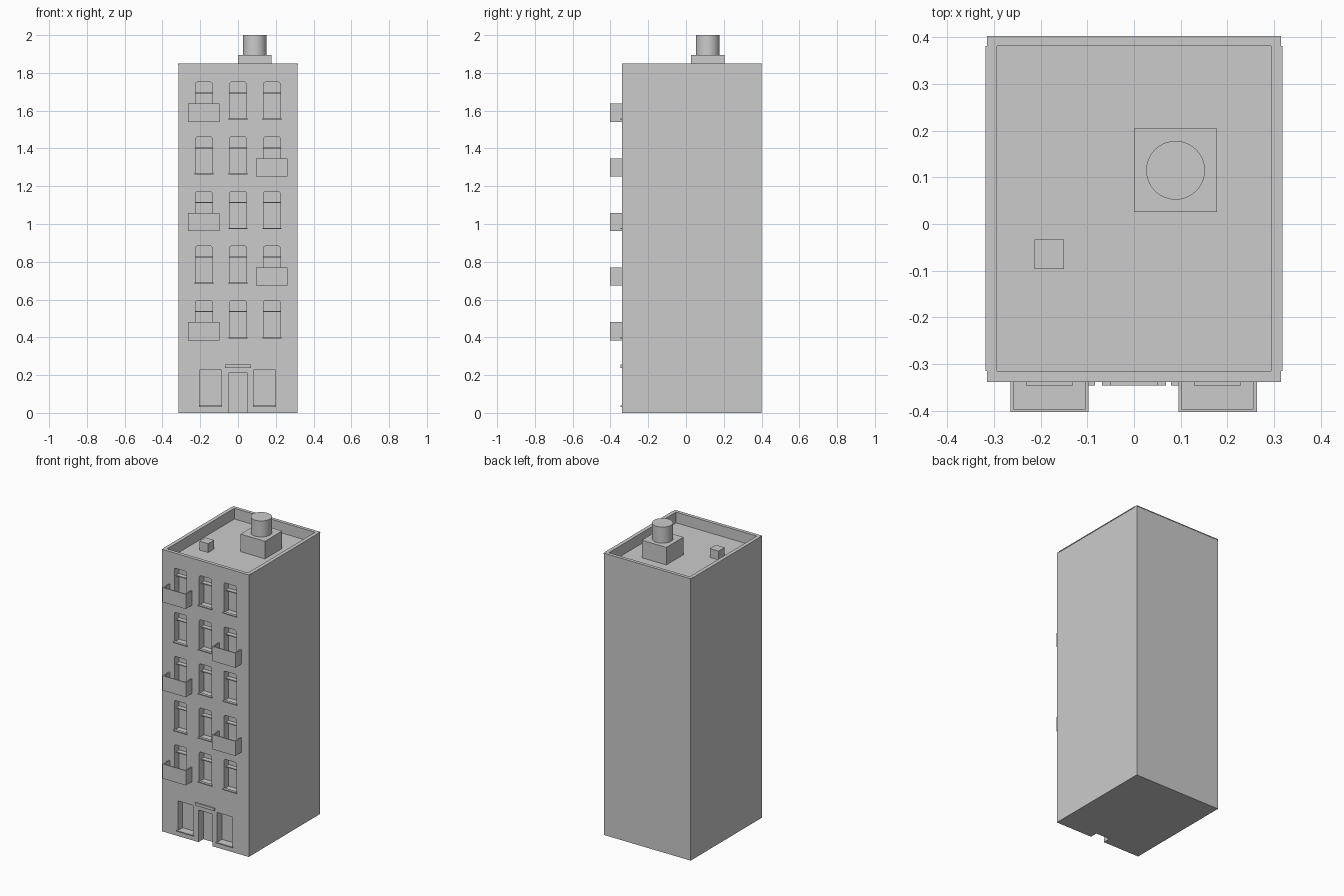
import bpy, bmesh, math
from mathutils import Matrix, Vector

cube = bpy.data.objects.get("Cube")
if cube:
    bpy.data.objects.remove(cube, do_unlink=True)

mat = bpy.data.materials.new("light_grey")
mat.use_nodes = True
GREY = (0.6, 0.6, 0.6, 1)
mat.diffuse_color = GREY
mat.node_tree.nodes["Principled BSDF"].inputs["Base Color"].default_value = GREY

FRONT, BACK, HALF = -0.338, 0.401, 0.315
ROOF, TOP = 1.78, 1.85
DEPTH = 0.05
COLUMNS = (-0.181, 0, 0.179)
FLOORS = [0.397 + 0.2893 * i for i in range(5)]


def add_box(bm, x0, x1, y0, y1, z0, z1):
    size = Vector((x1 - x0, y1 - y0, z1 - z0))
    mid = Vector((x0 + x1, y0 + y1, z0 + z1)) / 2
    bmesh.ops.create_cube(bm, size=1, matrix=Matrix.Translation(mid) @ Matrix.Diagonal(size.to_4d()))


def add_arched(bm, x, z0, z1, half, radius=0.012):
    # window opening with rounded upper corners
    pts = [(x - half, z0), (x + half, z0)]
    for side, start in ((1, 0), (-1, 90)):
        for step in range(4):
            a = math.radians(start + step * 30)
            pts.append((x + side * (half - radius) + radius * math.cos(a),
                        z1 - radius + radius * math.sin(a)))
    y = FRONT - 0.05
    face = bm.faces.new([bm.verts.new((px, y, pz)) for px, pz in pts])
    new = bmesh.ops.extrude_face_region(bm, geom=[face])["geom"]
    verts = [v for v in new if isinstance(v, bmesh.types.BMVert)]
    bmesh.ops.translate(bm, verts=verts, vec=(0, DEPTH + 0.05, 0))


def finish(bm, name):
    bmesh.ops.recalc_face_normals(bm, faces=bm.faces)
    mesh = bpy.data.meshes.new(name)
    bm.to_mesh(mesh)
    bm.free()
    mesh.materials.append(mat)
    obj = bpy.data.objects.new(name, mesh)
    bpy.context.collection.objects.link(obj)
    return obj


def boxes(name, *dims):
    bm = bmesh.new()
    for d in dims:
        add_box(bm, *d)
    return finish(bm, name)


# Main block with openings and a sunken roof
body = boxes("building_body", (-HALF, HALF, FRONT, BACK, 0, TOP - 0.005))
bm = bmesh.new()
for z in FLOORS:
    for x in COLUMNS:
        add_arched(bm, x, z, z + 0.197, 0.045)
for x in (-0.145, 0.14):
    add_box(bm, x - 0.055, x + 0.055, FRONT - 0.05, FRONT + DEPTH, 0.035, 0.23)
add_box(bm, -0.05, 0.05, FRONT - 0.05, FRONT + DEPTH, -0.05, 0.21)
add_box(bm, -0.293, 0.293, -0.315, 0.381, ROOF, TOP + 0.1)
cutter = finish(bm, "opening_cutter")
cutter.hide_render = True
mod = body.modifiers.new("openings", "BOOLEAN")
mod.operation, mod.solver, mod.object = "DIFFERENCE", "EXACT", cutter
graph = bpy.context.evaluated_depsgraph_get()
carved = bpy.data.meshes.new_from_object(body.evaluated_get(graph))
body.modifiers.clear()
body.data = carved
bpy.data.objects.remove(cutter, do_unlink=True)

# Thin coping around the parapet
boxes("parapet_coping",
      (-0.318, -0.293, -0.315, 0.381, TOP - 0.005, TOP),
      (0.293, 0.318, -0.315, 0.381, TOP - 0.005, TOP),
      (-HALF, HALF, FRONT, -0.315, TOP - 0.005, TOP),
      (-HALF, HALF, 0.381, 0.403, TOP - 0.005, TOP))

# Window sills and transoms
boxes("window_sills", *[(x - 0.05, x + 0.05, FRONT - 0.008, FRONT + 0.01, z - 0.003, z + 0.004)
                        for z in FLOORS for x in COLUMNS])
boxes("window_transoms", *[(x - 0.045, x + 0.045, FRONT + 0.02, FRONT + DEPTH, z + 0.136, z + 0.142)
                           for z in FLOORS for x in COLUMNS])
boxes("shop_window_sills", *[(x - 0.061, x + 0.061, FRONT - 0.008, FRONT + 0.01, 0.031, 0.038)
                             for x in (-0.145, 0.14)])
boxes("door_canopy", (-0.069, 0.069, FRONT - 0.008, FRONT, 0.238, 0.256))

# Balconies alternate from one side to the other
W = 0.007
for i, z in enumerate(FLOORS):
    x = 0.179 if i % 2 else -0.181
    a, b, y, lo, hi = x - 0.084, x + 0.084, -0.403, z - 0.013, z + 0.083
    boxes("balcony_%d" % (i + 1),
          (a, b, y, FRONT, lo, lo + 0.01),
          (a, b, y, y + W, lo + 0.01, hi),
          (a, a + W, y + W, FRONT, lo + 0.01, hi),
          (b - W, b, y + W, FRONT, lo + 0.01, hi))

# Rooftop parts
boxes("chimney_base", (0, 0.178, 0.026, 0.204, ROOF, 1.895))
boxes("roof_vent", (-0.213, -0.15, -0.096, -0.033, ROOF, 1.838))
bpy.ops.mesh.primitive_cylinder_add(vertices=32, radius=0.063, depth=0.105,
                                    location=(0.089, 0.115, 1.9475))
pipe = bpy.context.object
pipe.name = "chimney_pipe"
pipe.data.materials.append(mat)
bpy.ops.object.shade_smooth_by_angle()
